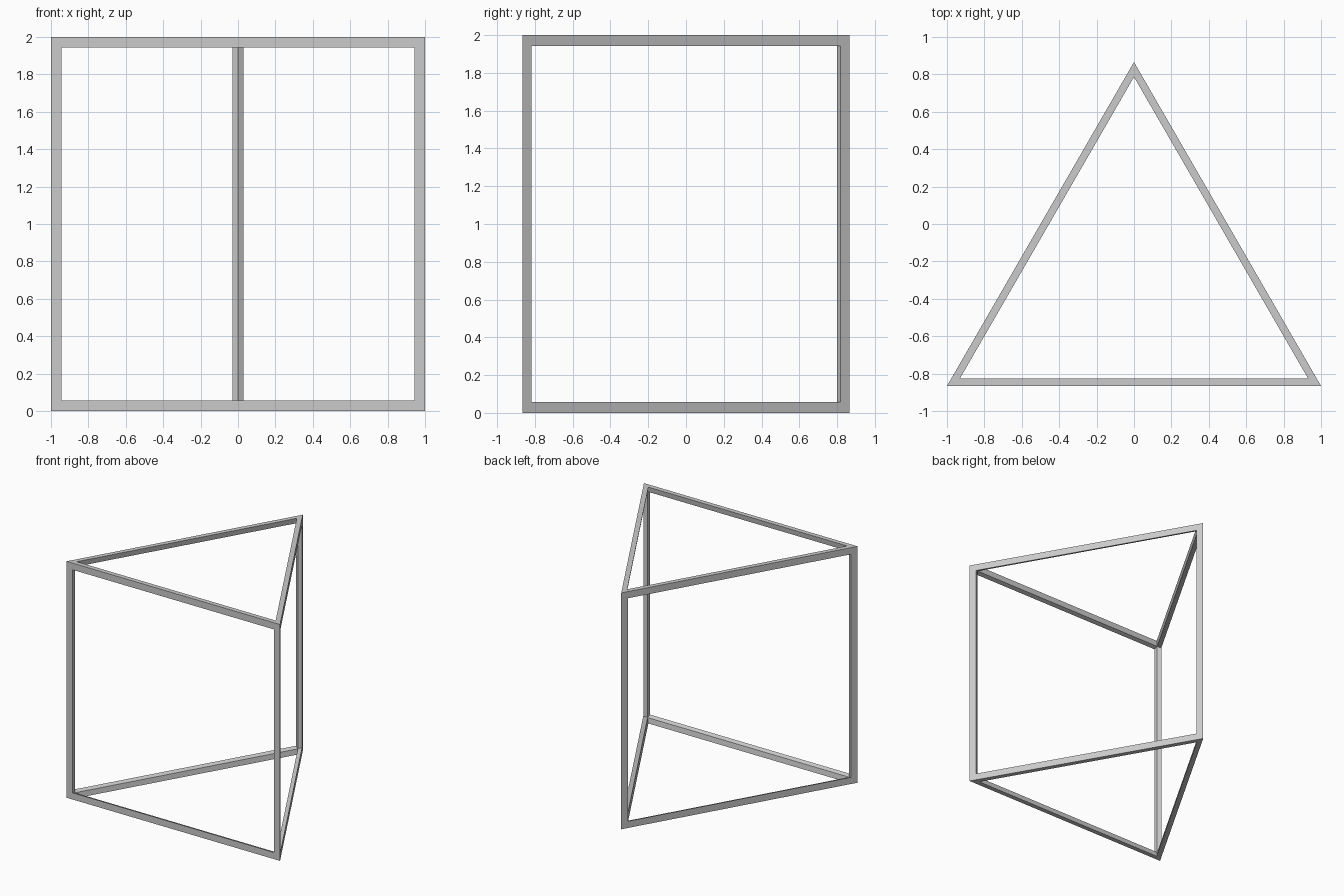
import bpy, bmesh, math
from mathutils import Vector

if "Cube" in bpy.data.objects:
    bpy.data.objects.remove(bpy.data.objects["Cube"])

T = 0.08                      # strut thickness
R = 2 / math.sqrt(3)          # triangle circumradius for side length 2
SHIFT = math.sqrt(3) / 2 - R  # centres the triangle on y = 0

# solid triangular prism that guides the frame
corners = [(R * math.cos(a), R * math.sin(a) + SHIFT)
           for a in (math.radians(90 + 120 * i) for i in range(3))]
pts = [Vector((x, y, z)) for z in (0, 2) for x, y in corners]
faces = [(2, 1, 0), (3, 4, 5)] + [(i, (i + 1) % 3, (i + 1) % 3 + 3, i + 3) for i in range(3)]

bm = bmesh.new()
outer = [bm.verts.new(p) for p in pts]

# inner corners, pulled in along the corner normals
inner = []
for p in pts:
    side = Vector((p.x, p.y - SHIFT, 0)).normalized()
    up = Vector((0, 0, 1 if p.z > 1 else -1))
    normal = (side * math.pi / 2 + up * math.pi / 3).normalized()
    inner.append(bm.verts.new(p - normal * T))

# each prism face becomes an open window with a flat rim and a sloped reveal
for f in faces:
    n = len(f)
    rim = []
    for k in range(n):
        p = pts[f[k]]
        a = (pts[f[k - 1]] - p).normalized()
        b = (pts[f[(k + 1) % n]] - p).normalized()
        rim.append(bm.verts.new(p + (a + b).normalized() * T))
    for k in range(n):
        j = (k + 1) % n
        bm.faces.new((outer[f[k]], outer[f[j]], rim[j], rim[k]))
        bm.faces.new((rim[k], rim[j], inner[f[j]], inner[f[k]]))

bmesh.ops.recalc_face_normals(bm, faces=bm.faces)
mesh = bpy.data.meshes.new("prism_frame")
bm.to_mesh(mesh)
bm.free()
bpy.context.collection.objects.link(bpy.data.objects.new("prism_frame", mesh))
